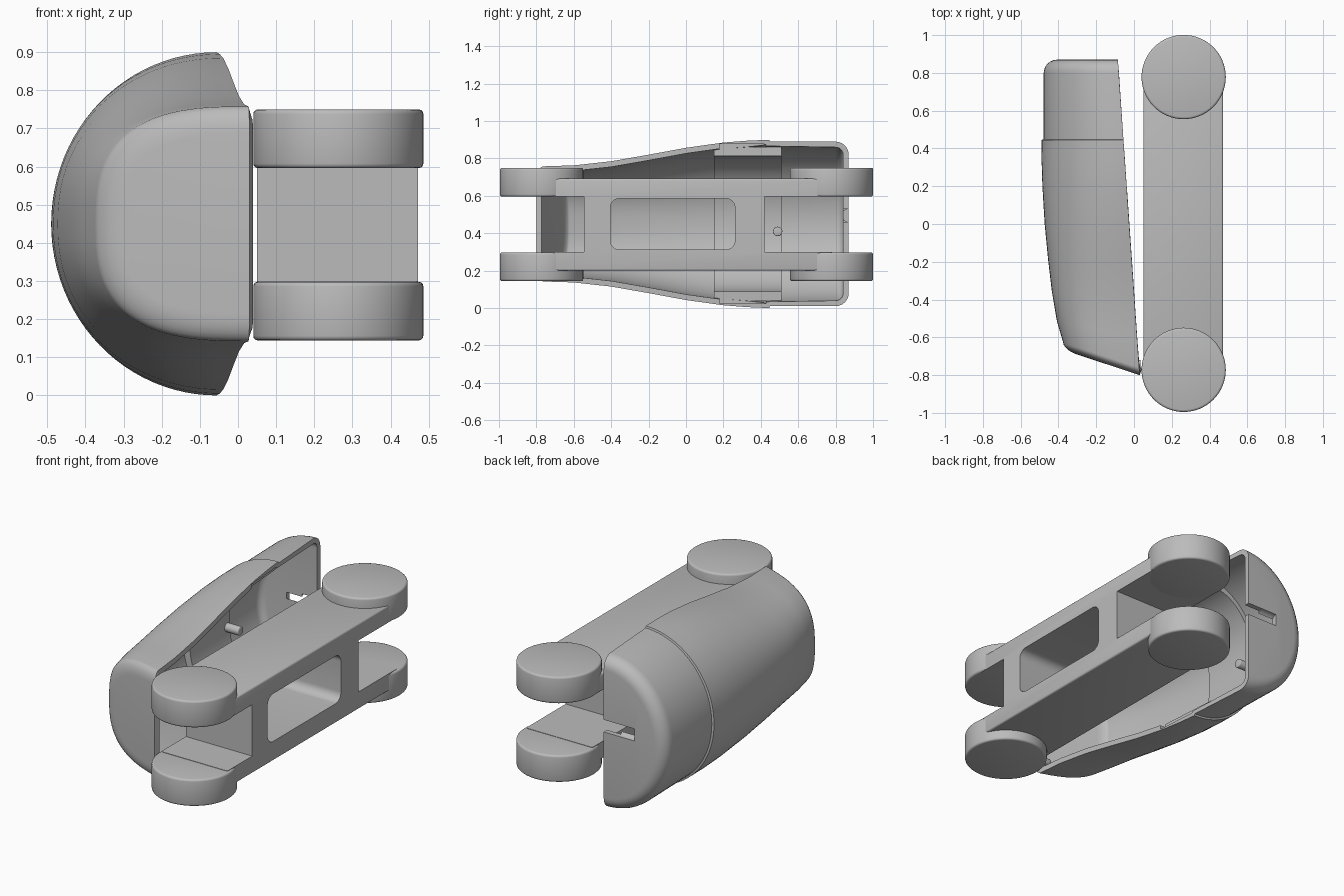
import bpy, bmesh, math
from mathutils import Matrix

cube = bpy.data.objects.get("Cube")
if cube:
    bpy.data.objects.remove(cube, do_unlink=True)

grey = bpy.data.materials.new("plain grey")
grey.use_nodes = True
colour = (0.5, 0.5, 0.5, 1)
grey.diffuse_color = colour
grey.node_tree.nodes["Principled BSDF"].inputs["Base Color"].default_value = colour

MID = 0.45  # mid height of the cover


def make(name, bm):
    mesh = bpy.data.meshes.new(name)
    bm.to_mesh(mesh)
    bm.free()
    obj = bpy.data.objects.new(name, mesh)
    mesh.materials.append(grey)
    bpy.context.collection.objects.link(obj)
    return obj


def apply(obj, kind, **settings):
    mod = obj.modifiers.new(kind.lower(), kind)
    for key, value in settings.items():
        setattr(mod, key, value)
    bpy.context.view_layer.objects.active = obj
    bpy.ops.object.modifier_apply(modifier=mod.name)


def smooth(obj, angle=35):
    bpy.ops.object.select_all(action='DESELECT')
    obj.select_set(True)
    bpy.context.view_layer.objects.active = obj
    bpy.ops.object.shade_smooth_by_angle(angle=math.radians(angle))


def box(name, x, y, z):
    bm = bmesh.new()
    bmesh.ops.create_cube(bm, size=1)
    for v in bm.verts:
        for i, (lo, hi) in enumerate((x, y, z)):
            v.co[i] = lo if v.co[i] < 0 else hi
    return make(name, bm)


def cylinder(name, centre, radius, depth, axis='Z', bevel=0.0):
    bm = bmesh.new()
    bmesh.ops.create_cone(bm, cap_ends=True, segments=64, radius1=radius,
                          radius2=radius, depth=depth)
    if axis == 'X':
        bmesh.ops.rotate(bm, verts=bm.verts, matrix=Matrix.Rotation(math.pi / 2, 3, 'Y'))
    bmesh.ops.translate(bm, verts=bm.verts, vec=centre)
    obj = make(name, bm)
    if bevel:
        apply(obj, 'BEVEL', width=bevel, segments=3, limit_method='ANGLE')
    smooth(obj)
    return obj


def cut(obj, cutter):
    cutter.hide_render = True
    apply(obj, 'BOOLEAN', object=cutter, operation='DIFFERENCE', solver='EXACT')
    bpy.data.objects.remove(cutter, do_unlink=True)


def edge_x(y):
    return 0.03 - 0.069 * (y + 0.8)


def half_shell(name, rings, thickness, capped, setback=0.0):
    """Loft half-oval rings (y, outer x, half height, squareness, tilt, inset)."""
    bm = bmesh.new()
    steps = 48
    loops = []
    for y, outer, half, power, tilt, inset in rings:
        xe = edge_x(y) - setback
        a, h = xe - outer - inset, half - inset
        loop = []
        for i in range(steps + 1):
            t = math.pi * (i / steps - 0.5)
            dx = a * abs(math.cos(t)) ** (2 / power)
            dz = math.copysign(h * abs(math.sin(t)) ** (2 / power), t)
            loop.append(bm.verts.new((xe - dx, y + tilt * dx, MID + dz)))
        loops.append(loop)
    for a, b in zip(loops, loops[1:]):
        for i in range(steps):
            bm.faces.new((a[i], a[i + 1], b[i + 1], b[i]))
    if capped:
        bm.faces.new(list(reversed(loops[0])))
        bm.faces.new(loops[-1])
    # Turn every face outwards before thickening inwards
    bmesh.ops.recalc_face_normals(bm, faces=bm.faces)
    side = min(bm.faces, key=lambda f: f.calc_center_median().x)
    if side.normal.x > 0:
        bmesh.ops.reverse_faces(bm, faces=bm.faces)
    obj = make(name, bm)
    apply(obj, 'SOLIDIFY', thickness=thickness, offset=-1, use_even_offset=False)
    return obj


# Curved cover: rounded front end, body, seam step, rounded back end
rings = []
for k in range(6):
    t = math.pi / 2 * k / 6
    rings.append((-0.76 - 0.04 * math.cos(t), -0.375, 0.308, 2.8, 0.33,
                  0.07 * (1 - math.sin(t))))
rings += [(-0.76, -0.375, 0.308, 2.8, 0.33, 0),
          (-0.6, -0.408, 0.313, 2.7, 0.2, 0),
          (-0.4, -0.435, 0.335, 2.5, 0.1, 0),
          (-0.2, -0.455, 0.370, 2.35, 0.03, 0),
          (0.0, -0.473, 0.407, 2.2, 0, 0),
          (0.2, -0.485, 0.435, 2.1, 0, 0),
          (0.33, -0.489, 0.445, 2.05, 0, 0),
          (0.445, -0.49, 0.45, 2, 0, 0),
          (0.448, -0.478, 0.44, 2, 0, 0)]
for k in range(7):
    t = math.pi / 2 * k / 6
    rings.append((0.80 + 0.07 * math.sin(t), -0.478, 0.44, 2, 0,
                  0.07 * (1 - math.cos(t))))
cover = half_shell("cover", rings, 0.03, True)

# Round-ended slot in the back wall of the cover
cut(cover, box("slot_cutter", (-0.18, 0.1), (0.8, 0.95), (0.46, 0.53)))
cut(cover, cylinder("slot_end_cutter", (-0.18, 0.87, 0.495), 0.035, 0.2, 'X'))

# Clip recesses on the inner side of both rims
for sign in (-1, 1):
    z = sorted((MID + sign * 0.36, MID + sign * 0.426))
    cut(cover, box("clip_cutter", (-0.10, 0.1), (0.18, 0.42), z))
smooth(cover, 30)

# Thicker lining band inside the cover
lining = half_shell("cover_lining", [(y, -0.462, 0.412, 2.1, 0, 0) for y in (0.15, 0.51)],
                    0.05, False, 0.06)
smooth(lining, 30)

# Screw post and lower lug inside the cover
cylinder("screw_post", (-0.39, 0.49, 0.41), 0.025, 0.13, 'X', 0.005)
cylinder("lower_lug", (0.01, -0.74, 0.21), 0.02, 0.05, 'X', 0.004)

# Arm body with forked ends and a round-cornered window
arm = box("arm_body", (0.05, 0.472), (-0.77, 0.78), (0.2, 0.692))
apply(arm, 'BEVEL', width=0.01, segments=3)
cut(arm, box("front_fork_cutter", (0, 0.6), (-1, -0.545), (0.3, 0.596)))
cut(arm, box("back_fork_cutter", (0, 0.6), (0.42, 1), (0.3, 0.596)))
window = box("window_cutter", (-0.2, 0.7), (-0.405, 0.262), (0.312, 0.586))
bm = bmesh.new()
bm.from_mesh(window.data)
along = [e for e in bm.edges if abs(e.verts[0].co.x - e.verts[1].co.x) > 0.5]
bmesh.ops.bevel(bm, geom=along, offset=0.05, segments=8, profile=0.5, affect='EDGES')
bm.to_mesh(window.data)
bm.free()
cut(arm, window)
smooth(arm, 30)

# Round pivot discs on both fork ends
for end, y in (("front", -0.772), ("back", 0.778)):
    for level, z in (("lower", 0.221), ("upper", 0.673)):
        cylinder(f"{end}_{level}_disc", (0.263, y, z), 0.223, 0.154, 'Z', 0.012)
